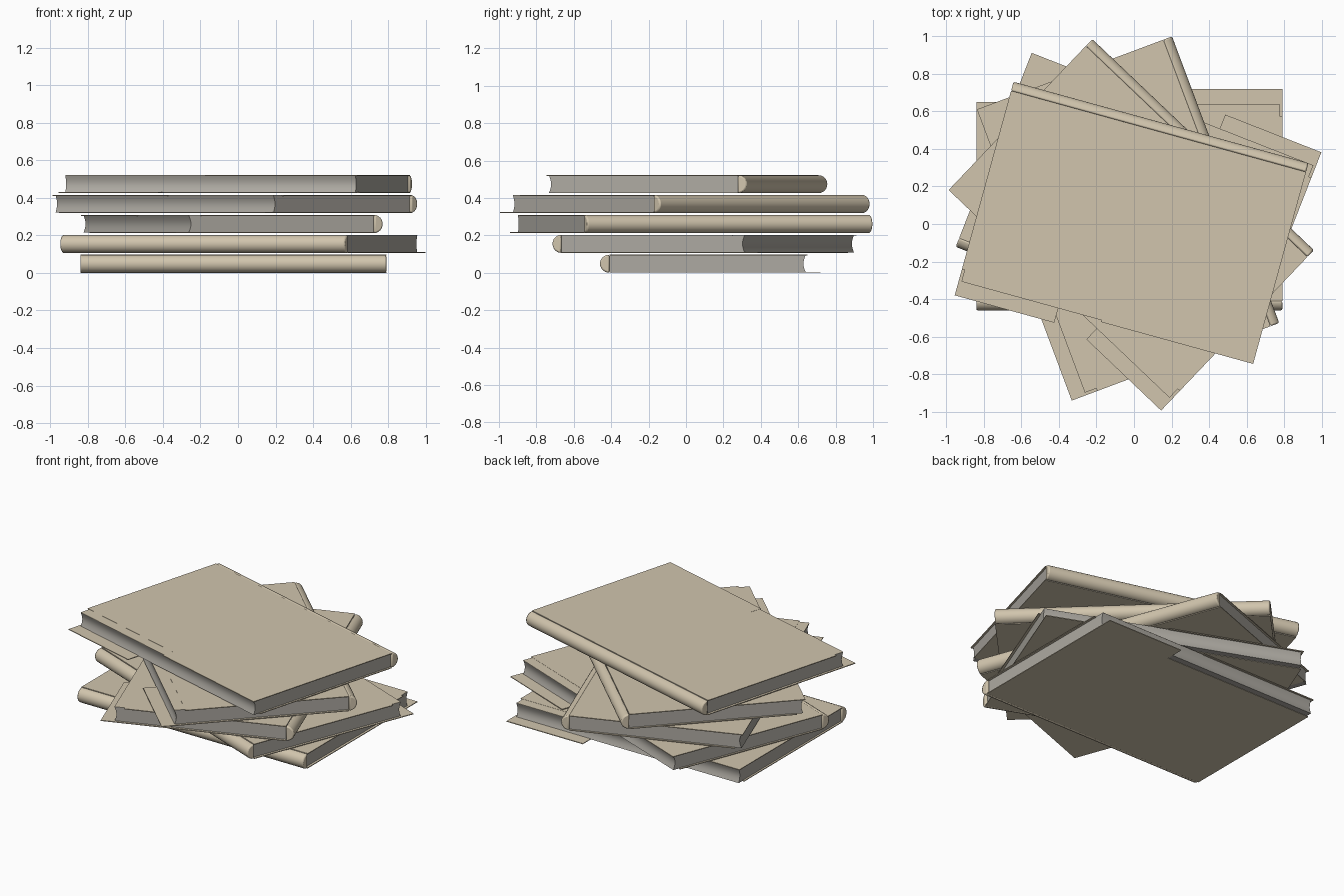
import bpy
import bmesh
from math import cos, sin, pi, radians
from mathutils import Matrix

cube = bpy.data.objects.get("Cube")
if cube:
    bpy.data.objects.remove(cube, do_unlink=True)


def material(name, color):
    mat = bpy.data.materials.new(name)
    mat.use_nodes = True
    mat.diffuse_color = color
    mat.node_tree.nodes["Principled BSDF"].inputs["Base Color"].default_value = color
    return mat


COVER = material("tan cover", (0.64, 0.56, 0.42, 1))
PAPER = material("grey paper", (0.42, 0.40, 0.36, 1))

# Book dimensions: long side along x, spine at -y
LEFT, RIGHT = -0.84, 0.79
SPINE, HINGE, FORE = -0.46, -0.41, 0.65
THICK, BOARD = 0.097, 0.005


def prism(name, points, axis, low, high, mat, pose, mirror):
    """Extrude a flat outline along z (outline in x, y) or x (outline in y, z)."""
    bm = bmesh.new()
    place = (lambda p: (p[0], p[1], low)) if axis == "z" else (lambda p: (low, p[0], p[1]))
    face = bm.faces.new([bm.verts.new(place(p)) for p in points])
    new = bmesh.ops.extrude_face_region(bm, geom=[face])["geom"]
    step = (0, 0, high - low) if axis == "z" else (high - low, 0, 0)
    bmesh.ops.translate(bm, vec=step, verts=[v for v in new if isinstance(v, bmesh.types.BMVert)])
    if mirror:
        bmesh.ops.scale(bm, vec=(-1, 1, 1), verts=bm.verts)
    bmesh.ops.recalc_face_normals(bm, faces=bm.faces)
    mesh = bpy.data.meshes.new(name)
    bm.to_mesh(mesh)
    bm.free()
    mesh.materials.append(mat)
    obj = bpy.data.objects.new(name, mesh)
    bpy.context.collection.objects.link(obj)
    obj.matrix_world = pose
    bpy.ops.object.select_all(action="DESELECT")
    obj.select_set(True)
    bpy.context.view_layer.objects.active = obj
    bpy.ops.object.shade_smooth_by_angle(angle=radians(35))
    return obj


def board(split, left_edge, right_edge):
    """Cover outline whose fore edge steps at x = split."""
    return [(LEFT, HINGE), (RIGHT, HINGE), (RIGHT, right_edge),
            (split, right_edge), (split, left_edge), (LEFT, left_edge)]


def book(name, z, angle, dx=0, dy=0, mirror=False):
    pose = (Matrix.Rotation(radians(angle), 4, "Z")
            @ Matrix.Translation((-dx if mirror else dx, dy, z)))
    args = (pose, mirror)

    # Boards: the top one is cut back at one end, the bottom one sticks out there
    prism(name + "_top_board", board(0, FORE, 0.575), "z", THICK - BOARD, THICK, COVER, *args)
    prism(name + "_bottom_board", board(0.24, 0.6, 0.72), "z", 0, BOARD, COVER, *args)

    # Rounded spine
    mid = THICK / 2
    arc = [(HINGE + (SPINE - HINGE) * sin(pi * i / 12), mid + mid * cos(pi * i / 12))
           for i in range(13)]
    spine = prism(name + "_spine", arc, "x", LEFT, RIGHT, COVER, *args)
    bevel = spine.modifiers.new("rounded_ends", "BEVEL")
    bevel.width = 0.008
    bevel.segments = 2
    bevel.limit_method = "ANGLE"
    bevel.angle_limit = radians(60)

    # Page block with a slightly hollow fore edge
    low, high = BOARD * 0.4, THICK - BOARD * 0.4
    hollow = [(0.64 - 0.012 * sin(pi * i / 8), low + (high - low) * i / 8) for i in range(9)]
    prism(name + "_pages", [(HINGE, high), (HINGE, low)] + hollow, "x",
          LEFT + 0.012, RIGHT - 0.015, PAPER, *args)

    # Cover-coloured strip lying on the exposed page edge
    prism(name + "_page_strip", [(0, 0.57), (RIGHT - 0.015, 0.57), (RIGHT - 0.015, 0.64), (0, 0.64)],
          "z", high - 0.001, high + 0.001, COVER, *args)


book("first_book", 0, 0)
book("second_book", 0.106, -21.4)
book("third_book", 0.212, 110.5, -0.025, -0.08, True)
book("fourth_book", 0.319, 136.4, 0, -0.1, True)
book("fifth_book", 0.425, 164.6, 0.03, -0.1)
